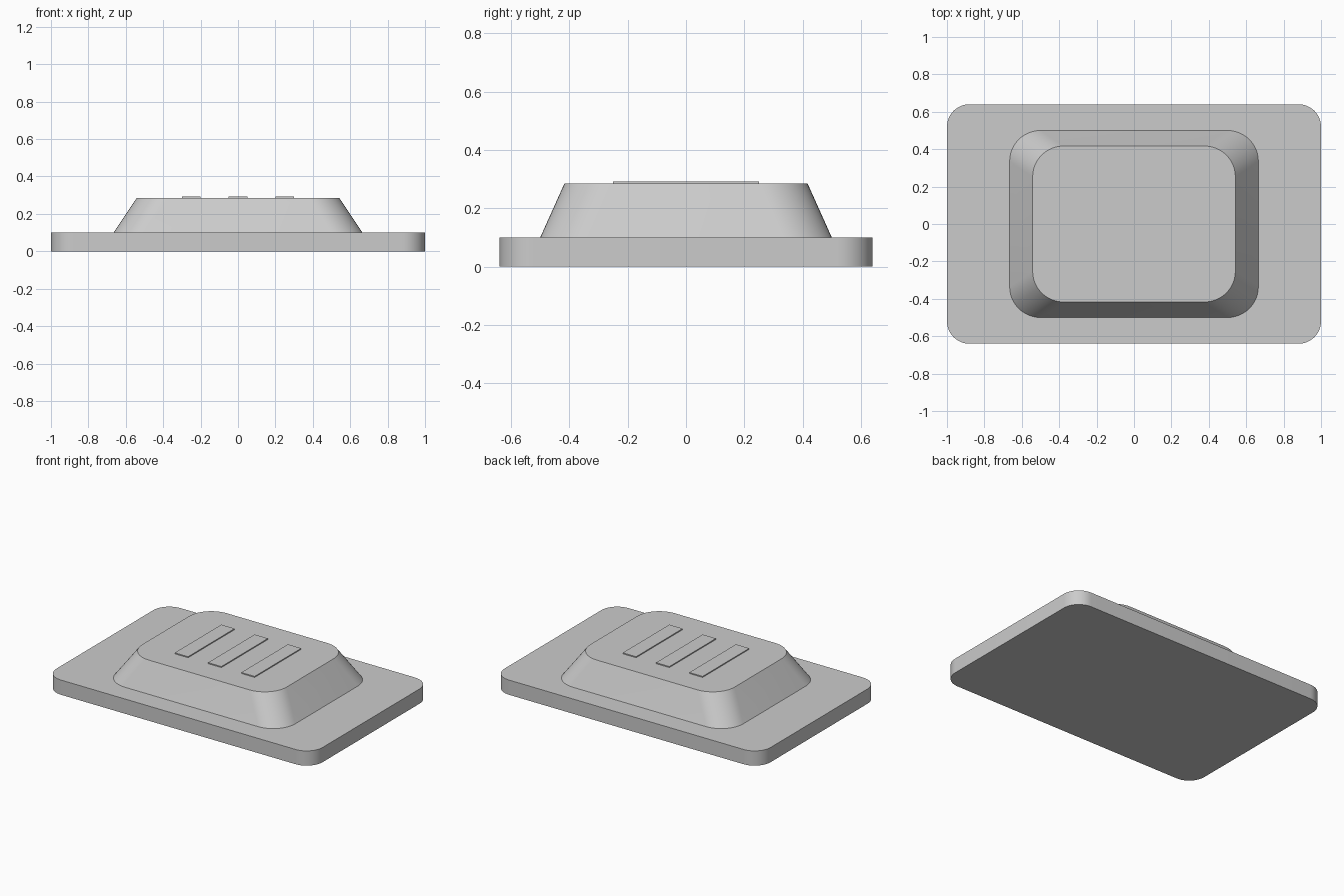
import bpy
import bmesh
from math import cos, sin, pi

if "Cube" in bpy.data.objects:
    bpy.data.objects.remove(bpy.data.objects["Cube"], do_unlink=True)

COLOR = (0.6, 0.6, 0.6, 1.0)
grey = bpy.data.materials.new("plain_grey")
grey.use_nodes = True
grey.diffuse_color = COLOR
grey.node_tree.nodes["Principled BSDF"].inputs["Base Color"].default_value = COLOR


def rounded_rectangle(hx, hy, radius, steps=12):
    """Outline of a rectangle with quarter-circle corners, counter-clockwise."""
    points = []
    for corner, (sx, sy) in enumerate([(1, 1), (-1, 1), (-1, -1), (1, -1)]):
        for i in range(steps + 1):
            a = (corner + i / steps) * pi / 2
            points.append((sx * (hx - radius) + radius * cos(a),
                           sy * (hy - radius) + radius * sin(a)))
    return points


def loft(name, lower, upper, z0, z1):
    """Closed solid between two outlines with matching points."""
    bm = bmesh.new()
    bottom = [bm.verts.new((x, y, z0)) for x, y in lower]
    top = [bm.verts.new((x, y, z1)) for x, y in upper]
    bm.faces.new(bottom[::-1])
    bm.faces.new(top)
    n = len(bottom)
    for i in range(n):
        j = (i + 1) % n
        bm.faces.new((bottom[i], bottom[j], top[j], top[i]))
    mesh = bpy.data.meshes.new(name)
    bm.to_mesh(mesh)
    bm.free()
    mesh.materials.append(grey)
    obj = bpy.data.objects.new(name, mesh)
    bpy.context.collection.objects.link(obj)
    bpy.ops.object.select_all(action="DESELECT")
    obj.select_set(True)
    bpy.context.view_layer.objects.active = obj
    bpy.ops.object.shade_smooth_by_angle(angle=pi / 6)
    return obj


# Flat base plate
plate = rounded_rectangle(1.0, 0.64, 0.12)
loft("base_plate", plate, plate, 0.0, 0.1)

# Tapered raised block
loft("raised_block", rounded_rectangle(0.665, 0.5, 0.165),
     rounded_rectangle(0.542, 0.417, 0.165), 0.1, 0.285)

# Three thin ribs on top
for label, x in (("right", -0.25), ("middle", 0.0), ("left", 0.25)):
    rib = [(x + sx * 0.05, sy * 0.25)
           for sx, sy in ((1, 1), (-1, 1), (-1, -1), (1, -1))]
    loft(label + "_rib", rib, rib, 0.285, 0.292)
